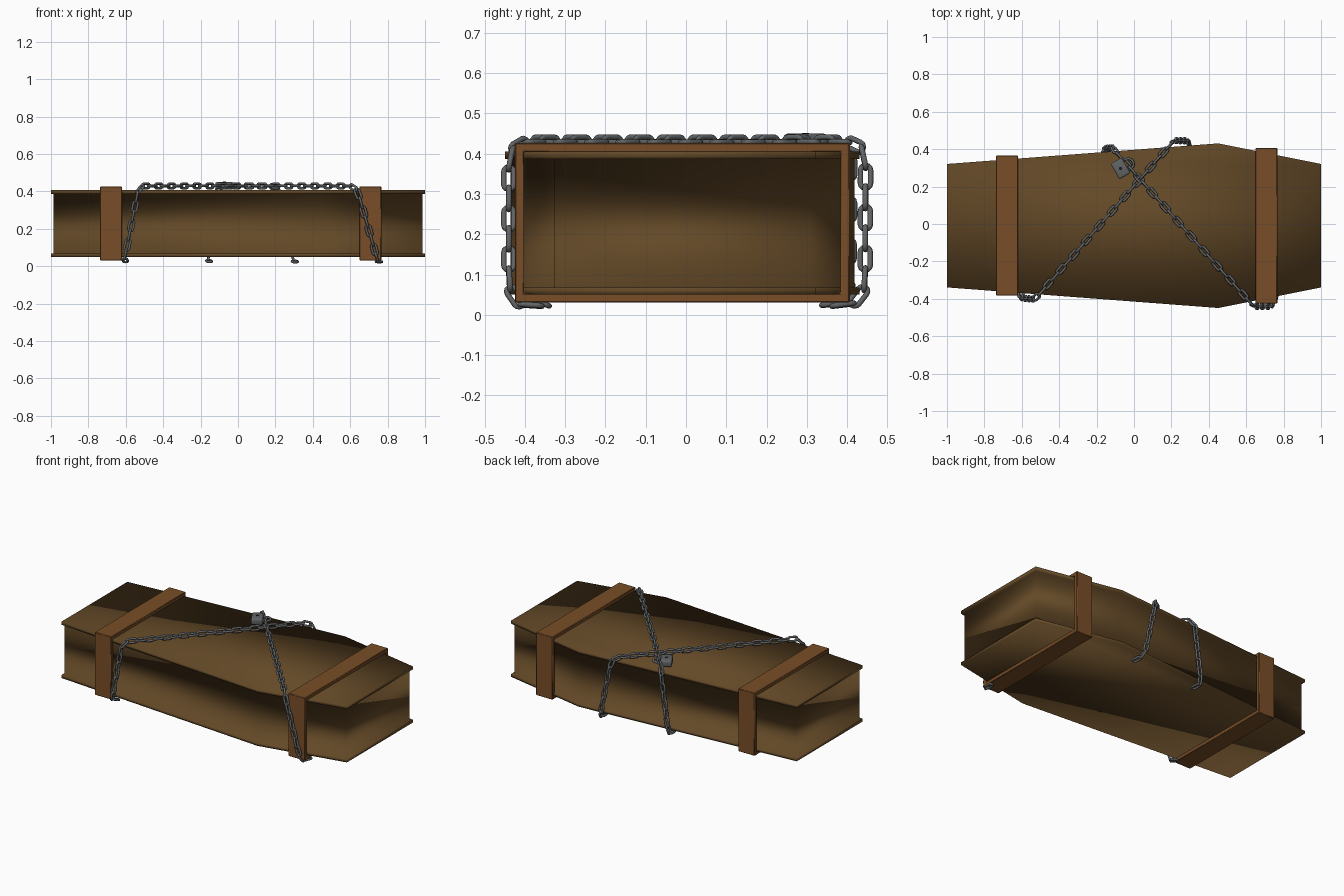
import bpy, bmesh, math
from mathutils import Vector, Matrix

if "Cube" in bpy.data.objects:
    bpy.data.objects.remove(bpy.data.objects["Cube"])


def material(name, rgb):
    m = bpy.data.materials.new(name)
    m.diffuse_color = (*rgb, 1)
    m.use_nodes = True
    m.node_tree.nodes["Principled BSDF"].inputs["Base Color"].default_value = m.diffuse_color
    return m


WOOD = material("wood", (0.125, 0.066, 0.02))
STRAP = material("strap_wood", (0.19, 0.075, 0.02))
IRON = material("iron", (0.12, 0.125, 0.13))


def add_object(name, bm, mat, angle=None):
    bmesh.ops.recalc_face_normals(bm, faces=bm.faces)
    me = bpy.data.meshes.new(name)
    bm.to_mesh(me)
    bm.free()
    me.materials.append(mat)
    ob = bpy.data.objects.new(name, me)
    bpy.context.collection.objects.link(ob)
    bpy.context.view_layer.objects.active = ob
    ob.select_set(True)
    if angle is None:
        bpy.ops.object.shade_smooth()
    else:
        bpy.ops.object.shade_smooth_by_angle(angle=math.radians(angle))
    ob.select_set(False)
    return ob


def loft(bm, rings, closed=False):
    n = len(rings[0])
    vs = [[bm.verts.new(p) for p in r] for r in rings]
    for a, b in zip(vs, vs[1:] + (vs[:1] if closed else [])):
        for i in range(n):
            bm.faces.new((a[i], a[(i + 1) % n], b[(i + 1) % n], b[i]))
    if not closed:
        bm.faces.new(vs[0])
        bm.faces.new(vs[-1])


# coffin: six-sided outline stacked as base lip, recessed wall and lid lip
CY = -0.009


def outline(z, inset):
    half = [(-1 + inset, 0.33 - inset), (0.45, 0.44 - inset), (1 - inset, 0.33 - inset)]
    return [(x, CY - y, z) for x, y in half] + [(x, CY + y, z) for x, y in reversed(half)]


bm = bmesh.new()
loft(bm, [outline(z, i) for z, i in
          ((0.05, 0), (0.068, 0), (0.068, 0.013), (0.387, 0.013), (0.387, 0), (0.406, 0))])
add_object("coffin", bm, WOOD)


# wooden bands wrapped around both ends
def band(name, x0, x1, y0, y1, z0=0.03, z1=0.427, t=0.023):
    def rect(x, d):
        return [(x, y0 + d, z0 + d), (x, y1 - d, z0 + d), (x, y1 - d, z1 - d), (x, y0 + d, z1 - d)]
    b = bmesh.new()
    sections = [rect(x0, 0), rect(x1, 0), rect(x1, t), rect(x0, t)]
    loft(b, sections, closed=True)
    ob = add_object(name, b, STRAP, 40)
    bev = ob.modifiers.new("soft_edges", 'BEVEL')
    bev.width = 0.003
    bev.segments = 1


band("narrow_end_band", -0.737, -0.621, -0.382, 0.366)
band("wide_end_band", 0.65, 0.766, -0.425, 0.407)


# tube swept along a planar path of points in local xy
def tube(bm, path, r, mat, closed=True, sides=8):
    n = len(path)
    rings = []
    for i, p in enumerate(path):
        a = path[(i - 1) % n] if closed or i > 0 else p
        c = path[(i + 1) % n] if closed or i < n - 1 else p
        t = (Vector(c) - Vector(a)).normalized()
        side = Vector((t.y, -t.x, 0))
        rings.append([mat @ (Vector(p) + r * (side * math.cos(k * math.tau / sides)
                      + Vector((0, 0, math.sin(k * math.tau / sides))))) for k in range(sides)])
    loft(bm, rings, closed)


WIRE, LINK_R, STRAIGHT, PITCH = 0.0068, 0.0125, 0.0165, 0.052


def link_path():
    pts = []
    for s in (1, -1):
        for k in range(7):
            a = -math.pi / 2 + math.pi * k / 6
            pts.append((s * (STRAIGHT + LINK_R * math.cos(a)), s * LINK_R * math.sin(a), 0))
    return pts


# chain: links spaced along a polyline, every other one turned a quarter
def chain(name, points):
    pts = [Vector(p) for p in points]
    lens = [(b - a).length for a, b in zip(pts, pts[1:])]
    total = sum(lens)

    def at(d):
        d = max(0, min(total - 1e-6, d))
        for a, b, l in zip(pts, pts[1:], lens):
            if d <= l:
                return a.lerp(b, d / l)
            d -= l
        return pts[-1]
    count = round(total / PITCH)
    step = total / count
    b = bmesh.new()
    for i in range(count):
        d = (i + 0.5) * step
        p0, p1 = at(d - step / 2), at(d + step / 2)
        mid = (p0 + p1) / 2
        t = (p1 - p0).normalized()
        out = Vector((0, mid.y * 0.3, 1)) if mid.z > 0.41 else Vector((0, mid.y, 0.05 if mid.z > 0.04 else -1))
        side = t.cross(out).normalized()
        up = side.cross(t)
        if i % 2:
            side, up = up, -side
        m = Matrix((t, side, up)).transposed().to_4x4()
        tube(b, link_path(), WIRE, Matrix.Translation(mid) @ m)
    add_object(name, b, IRON)


chain("chain_rising_right", [(-0.60, -0.345, 0.024), (-0.61, -0.385, 0.03), (-0.60, -0.396, 0.07),
                             (-0.535, -0.402, 0.40), (-0.515, -0.385, 0.429), (0.195, 0.425, 0.429),
                             (0.215, 0.446, 0.40), (0.285, 0.445, 0.07), (0.295, 0.43, 0.03),
                             (0.31, 0.365, 0.022)])
chain("chain_rising_left", [(0.76, -0.36, 0.022), (0.745, -0.42, 0.026), (0.735, -0.44, 0.07),
                            (0.64, -0.44, 0.40), (0.615, -0.412, 0.429), (-0.095, 0.382, 0.429),
                            (-0.11, 0.407, 0.40), (-0.155, 0.405, 0.07), (-0.16, 0.39, 0.03),
                            (-0.15, 0.34, 0.024)])

# padlock lying on the lid, shackle hooked into the chain
lock = Matrix.Translation((-0.072, 0.297, 0.43)) @ Matrix.Rotation(math.radians(30), 4, 'Z')
bm = bmesh.new()
bmesh.ops.create_cube(bm, size=1, matrix=lock @ Matrix.Diagonal((0.068, 0.095, 0.04, 1)))
bmesh.ops.bevel(bm, geom=bm.edges[:], offset=0.01, segments=3, profile=0.5, affect='EDGES')
add_object("padlock_body", bm, IRON, 40)

bm = bmesh.new()
arch = [(0.03, -0.028, 0)] + [(0.048 + 0.028 * math.cos(a), 0.028 * math.sin(a), 0)
        for a in [-math.pi / 2 + math.pi * k / 10 for k in range(11)]] + [(0.03, 0.028, 0)]
tube(bm, arch, 0.007, lock, closed=False)
add_object("padlock_shackle", bm, IRON, 50)

# dark keyhole plug
bm = bmesh.new()
bmesh.ops.create_cone(bm, cap_ends=True, segments=12, radius1=0.009, radius2=0.009, depth=0.004,
                      matrix=lock @ Matrix.Translation((0, 0, 0.0195)))
add_object("keyhole", bm, material("dark", (0.01, 0.01, 0.01)), 40)
